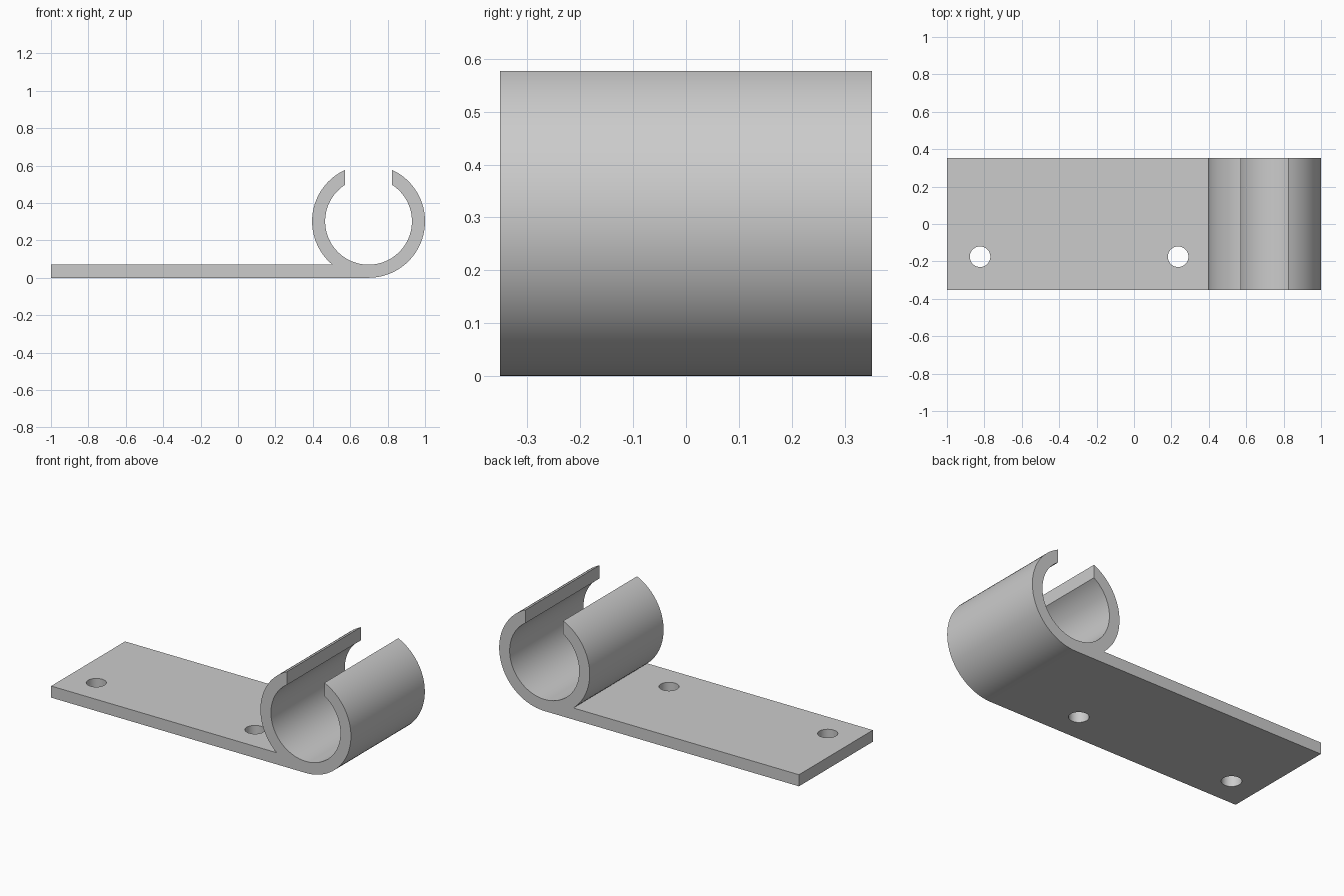
import bpy
import bmesh
from math import asin, acos, cos, sin, pi

cube = bpy.data.objects.get("Cube")
if cube:
    bpy.data.objects.remove(cube, do_unlink=True)

OUTER, THICK, HALF_W = 0.302, 0.07, 0.352
INNER = OUTER - THICK
CX, CZ = 1 - OUTER, OUTER          # centre of the rolled loop
SLOT = 0.125                       # half width of the slot on top
HOLE_R, HOLE_Y = 0.055, -0.175

grey = bpy.data.materials.new("grey metal")
grey.use_nodes = True
grey.diffuse_color = (0.6, 0.6, 0.6, 1)
grey.node_tree.nodes["Principled BSDF"].inputs["Base Color"].default_value = (0.6, 0.6, 0.6, 1)


def arc(radius, start, end):
    steps = max(2, round(abs(end - start) / (pi / 50)))
    angles = [start + (end - start) * i / steps for i in range(steps + 1)]
    return [(CX + radius * cos(a), CZ + radius * sin(a)) for a in angles]


# Side profile: flat leaf running into an open loop
lip_out, lip_in = acos(SLOT / OUTER), acos(SLOT / INNER)
crease = pi + asin((CZ - THICK) / OUTER)
profile = [(-1, 0)]
profile += arc(OUTER, -pi / 2, lip_out)
profile += arc(INNER, lip_in, -pi - lip_in)
profile += arc(OUTER, pi - lip_out, crease)
profile += [(-1, THICK)]

bm = bmesh.new()
face = bm.faces.new([bm.verts.new((x, -HALF_W, z)) for x, z in profile])
extruded = bmesh.ops.extrude_face_region(bm, geom=[face])["geom"]
bmesh.ops.translate(bm, vec=(0, 2 * HALF_W, 0),
                    verts=[v for v in extruded if isinstance(v, bmesh.types.BMVert)])
bmesh.ops.recalc_face_normals(bm, faces=bm.faces)
mesh = bpy.data.meshes.new("hinge_leaf")
bm.to_mesh(mesh)
bm.free()
mesh.materials.append(grey)
leaf = bpy.data.objects.new("hinge_leaf", mesh)
bpy.context.collection.objects.link(leaf)

# Screw holes through the leaf
for x in (-0.823, 0.236):
    bpy.ops.mesh.primitive_cylinder_add(vertices=48, radius=HOLE_R, depth=0.2,
                                        location=(x, HOLE_Y, THICK / 2))
    cutter = bpy.context.object
    cutter.name = "hole_cutter"
    cutter.hide_render = True
    cutter.data.materials.append(grey)
    bpy.ops.object.select_all(action="DESELECT")
    leaf.select_set(True)
    bpy.context.view_layer.objects.active = leaf
    mod = leaf.modifiers.new("screw_hole", "BOOLEAN")
    mod.operation = "DIFFERENCE"
    mod.solver = "EXACT"
    mod.object = cutter
    bpy.ops.object.modifier_apply(modifier=mod.name)
    bpy.data.objects.remove(cutter, do_unlink=True)

bpy.ops.object.shade_smooth_by_angle()
